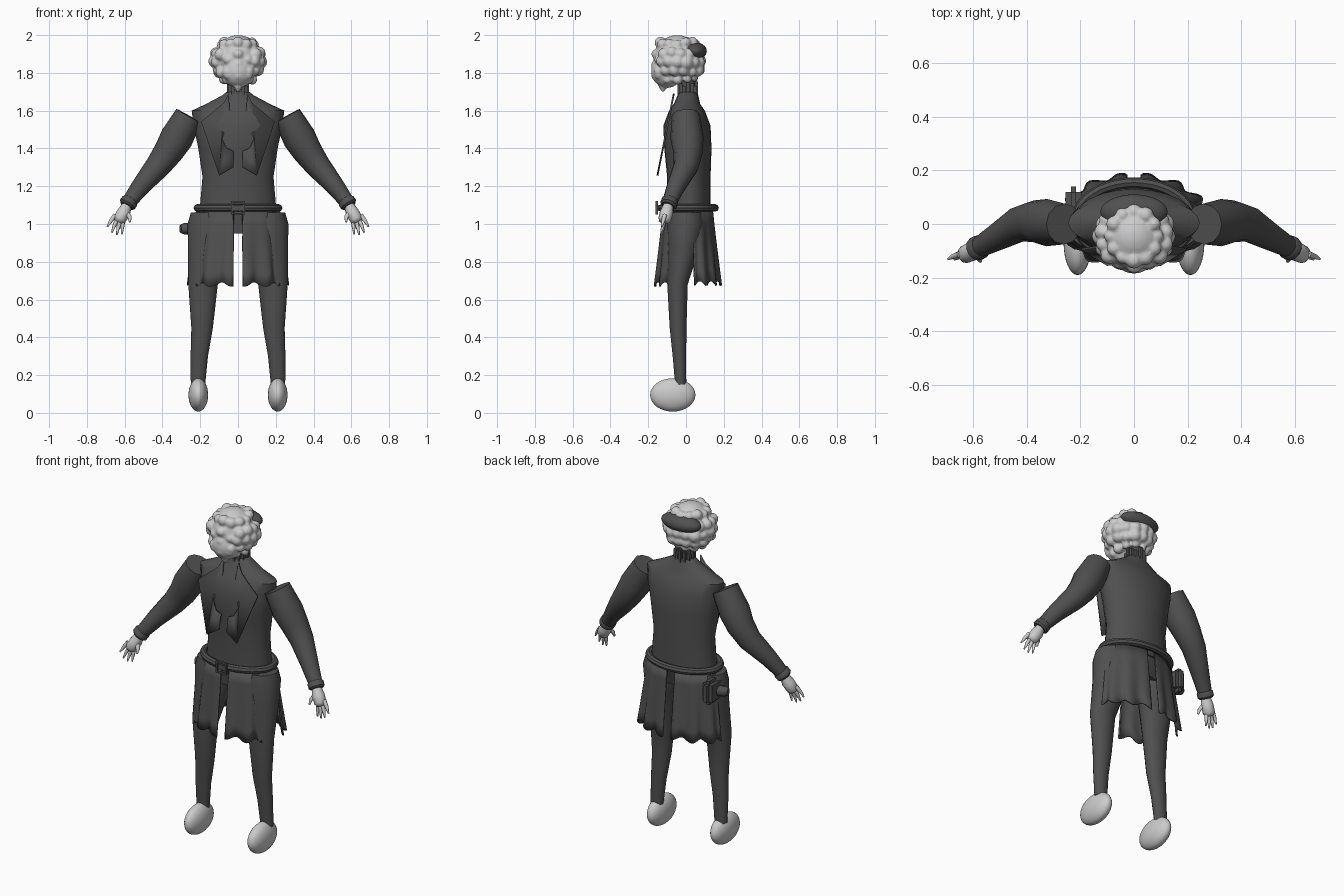
import bpy, bmesh, math, random
from mathutils import Vector

random.seed(4)
cube = bpy.data.objects.get("Cube")
if cube:
    bpy.data.objects.remove(cube)


def material(name, value):
    m = bpy.data.materials.new(name)
    m.use_nodes = True
    m.diffuse_color = (value, value, value, 1)
    bsdf = next(n for n in m.node_tree.nodes if n.type == "BSDF_PRINCIPLED")
    bsdf.inputs["Base Color"].default_value = (value, value, value, 1)
    return m


DARK = material("dark grey cloth", 0.08)
LIGHT = material("light grey", 0.6)


def finish(name, bm, mat, angle=40):
    bmesh.ops.recalc_face_normals(bm, faces=bm.faces)
    me = bpy.data.meshes.new(name)
    bm.to_mesh(me)
    bm.free()
    me.materials.append(mat)
    ob = bpy.data.objects.new(name, me)
    bpy.context.collection.objects.link(ob)
    bpy.ops.object.select_all(action="DESELECT")
    ob.select_set(True)
    bpy.context.view_layer.objects.active = ob
    bpy.ops.object.shade_smooth_by_angle(angle=math.radians(angle))
    return ob


def skin(bm, rings, closed=True, caps=True):
    """Bridge rows of points into a surface."""
    rows = [[bm.verts.new(p) for p in r] for r in rings]
    n = len(rows[0])
    for a, b in zip(rows, rows[1:]):
        for i in range(n if closed else n - 1):
            j = (i + 1) % n
            bm.faces.new((a[i], a[j], b[j], b[i]))
    if closed and caps:
        bm.faces.new(rows[0])
        bm.faces.new(rows[-1])


def flat_ring(z, cx, rx, cy, ry, n=24):
    return [(cx + rx * math.cos(t), cy + ry * math.sin(t), z)
            for t in (math.tau * i / n for i in range(n))]


def tube(bm, path, n=12):
    """Round limb through (x, y, z, radius) stations."""
    pts = [Vector(p[:3]) for p in path]
    rings = []
    for i, p in enumerate(pts):
        d = (pts[min(i + 1, len(pts) - 1)] - pts[max(i - 1, 0)]).normalized()
        u = d.cross(Vector((0, 1, 0))).normalized()
        v = d.cross(u)
        rings.append([p + path[i][3] * (u * math.cos(t) + v * math.sin(t))
                      for t in (math.tau * k / n for k in range(n))])
    skin(bm, rings)


def ball(bm, c, r, seg=24):
    made = bmesh.ops.create_uvsphere(bm, u_segments=seg, v_segments=seg // 2, radius=1)
    for v in made["verts"]:
        v.co = Vector(c) + Vector([a * b for a, b in zip(v.co, r)])


def box(bm, c, size):
    made = bmesh.ops.create_cube(bm, size=1)
    for v in made["verts"]:
        v.co = Vector(c) + Vector([a * b for a, b in zip(v.co, size)])


# Coat body, lofted from the waist up over the sloping shoulders
bm = bmesh.new()
skin(bm, [flat_ring(*s) for s in (
    (1.05, 0, .205, .015, .115), (1.25, 0, .188, .015, .115), (1.4, 0, .21, .01, .125),
    (1.52, 0, .235, .005, .125), (1.6, 0, .245, .005, .095), (1.635, 0, .17, .005, .07),
    (1.68, 0, .085, .01, .055), (1.7, 0, .06, .01, .045))])
finish("coat_body", bm, DARK)

# Hips joining the trouser legs
bm = bmesh.new()
skin(bm, [flat_ring(.95, 0, .17, 0, .09), flat_ring(1.07, 0, .205, .01, .115)])
finish("hips", bm, DARK)

# Neck wrapped in upright strips
bm = bmesh.new()
skin(bm, [flat_ring(1.62, 0, .045, .01, .04), flat_ring(1.78, 0, .045, .01, .04)])
for i in range(12):
    t = math.tau * i / 12
    box(bm, (.05 * math.cos(t), .01 + .045 * math.sin(t), 1.69 - .012 * (i % 3)),
        (.018, .018, .13))
finish("neck_strips", bm, DARK)

# Belt and buckle
bm = bmesh.new()
rings = []
for i in range(40):
    t = math.tau * i / 40
    c = Vector((.215 * math.cos(t), .012 + .142 * math.sin(t), 1.085))
    out = Vector((math.cos(t), math.sin(t), 0))
    rings.append([c + .02 * (out * math.cos(a) + Vector((0, 0, math.sin(a))))
                  for a in (math.tau * k / 8 for k in range(8))])
skin(bm, rings + rings[:1], caps=False)
bmesh.ops.remove_doubles(bm, verts=bm.verts, dist=1e-5)
finish("belt", bm, DARK)
bm = bmesh.new()
for s in (-1, 1):
    box(bm, (.031 * s, -.155, 1.085), (.01, .012, .072))
    box(bm, (0, -.155, 1.085 + .031 * s), (.07, .012, .01))
box(bm, (0, -.15, 1.085), (.055, .008, .03))
finish("belt_buckle", bm, DARK)


def skirt_panel(name, side, a0, a1, length, ripples):
    """Rippled coat tail hanging from the waist between two angles."""
    bm = bmesh.new()
    rows = []
    for j in range(7):
        f = j / 6
        row = []
        for i in range(25):
            u = i / 24
            t = math.radians(a0 + (a1 - a0) * u)
            w = 1 + .055 * f * math.sin(u * math.tau * ripples)
            x = max((.225 + .05 * f) * w * math.cos(t), .026)
            y = .01 + (.13 + .04 * f) * w * math.sin(t)
            z = 1.065 - f * (length + .012 * math.sin(u * math.tau * ripples + 1))
            row.append((side * x, y, z))
        rows.append(row)
    skin(bm, rows, closed=False)
    ob = finish(name, bm, DARK)
    mod = ob.modifiers.new("cloth_thickness", "SOLIDIFY")
    mod.thickness = .008
    mod.offset = 0


for label, s in (("left", 1), ("right", -1)):
    # Coat tails
    skirt_panel(label + "_front_tail", s, -86, -36, .385, 2)
    skirt_panel(label + "_back_tail", s, 86, 12, .38, 3)

    # Trouser leg
    bm = bmesh.new()
    skin(bm, [flat_ring(z, s * x, rx, y, ry, 18) for z, x, rx, y, ry in (
        (.15, .212, .038, -.028, .03), (.3, .205, .046, -.035, .036),
        (.45, .19, .057, -.042, .045), (.68, .185, .078, -.045, .055),
        (.88, .16, .105, -.01, .085), (1.0, .152, .115, 0, .1), (1.06, .15, .1, 0, .09))])
    finish(label + "_trouser_leg", bm, DARK)

    # Foot
    bm = bmesh.new()
    ball(bm, (s * .21, -.07, .095), (.052, .12, .088), 32)
    finish(label + "_foot", bm, LIGHT, 180)

    # Sleeve and cuff
    bm = bmesh.new()
    tube(bm, [(s * .26, 0, 1.572, .076), (s * .325, .005, 1.455, .088), (s * .37, .01, 1.38, .078),
              (s * .425, 0, 1.305, .067), (s * .51, -.05, 1.205, .051),
              (s * .582, -.09, 1.11, .038)])
    finish(label + "_sleeve", bm, DARK, 50)
    bm = bmesh.new()
    tube(bm, [(s * .568, -.082, 1.13, .038), (s * .573, -.085, 1.122, .046),
              (s * .586, -.092, 1.103, .046), (s * .591, -.095, 1.095, .036)])
    finish(label + "_cuff", bm, DARK)

    # Hand with four fingers and a thumb
    bm = bmesh.new()
    tube(bm, [(s * .587, -.093, 1.1, .026), (s * .605, -.103, 1.06, .036),
              (s * .627, -.113, 1.025, .034), (s * .635, -.117, 1.01, .022)])
    for x, y, z in ((.692, -.13, .985), (.668, -.132, .955), (.642, -.13, .942), (.615, -.125, .946)):
        k = (z - .94) * .5
        base = (s * (.605 + (x - .61) * .55), -.112, 1.025 + k)
        tube(bm, [(*base, .012), (s * x * .55 + base[0] * .45, (y - .112) / 2, (z + base[2]) / 2, .01),
                  (s * x, y, z, .004)], 8)
    tube(bm, [(s * .59, -.11, 1.06, .015), (s * .573, -.13, 1.035, .011),
              (s * .572, -.14, 1.01, .005)], 8)
    finish(label + "_hand", bm, LIGHT, 60)

    # Lapel plate standing proud of the chest
    bm = bmesh.new()
    outline = ((.05, 1.69), (.075, 1.64), (.195, 1.54), (.1, 1.255), (.025, 1.3),
               (.025, 1.385), (.06, 1.4), (.085, 1.45), (.04, 1.56))
    bm.faces.new([bm.verts.new((s * x, -.06 - (1.69 - z) * .2, z)) for x, z in outline])
    ob = finish(label + "_lapel", bm, DARK)
    ob.modifiers.new("plate_thickness", "SOLIDIFY").thickness = .009

# Pouch and small canister on the right hip
bm = bmesh.new()
tube(bm, [(-.2, .06, .975, .03), (-.285, .04, .975, .03), (-.305, .035, .975, .022)], 10)
finish("hip_canister", bm, DARK)
bm = bmesh.new()
box(bm, (-.225, .075, .98), (.06, .13, .14))
bmesh.ops.bevel(bm, geom=bm.edges[:], offset=.02, segments=2, affect="EDGES")
finish("hip_pouch", bm, DARK)

# Head: a skull fused with clumps of curly hair and beard
bm = bmesh.new()
ball(bm, (0, -.045, 1.875), (.118, .125, .125), 32)
ball(bm, (0, -.1, 1.81), (.085, .085, .09))
for ring, (z, rx, ry, r, a0, a1, n) in enumerate((
        (1.955, .085, .09, .03, -180, 180, 12), (1.905, .118, .115, .032, -50, 230, 12),
        (1.86, .122, .12, .035, -45, 225, 12), (1.81, .105, .115, .033, -70, 250, 13),
        (1.77, .075, .09, .027, -180, 180, 10))):
    for i in range(n):
        t = math.radians(a0 + (a1 - a0) * (i + .5 * (ring % 2)) / n)
        rr = r * random.uniform(.85, 1.1)
        ball(bm, (rx * math.cos(t), -.045 + ry * math.sin(t), z + random.uniform(-.008, .008)),
             (rr, rr, rr), 12)
for x, z in ((0, 1.845), (-.05, 1.87), (.05, 1.87), (0, 1.785), (-.05, 1.79), (.05, 1.79), (0, 1.9)):
    ball(bm, (x, -.158 + abs(x) * .3, z), (.03, .026, .026), 12)
tube(bm, [(0, -.11, 1.76, .035), (0, -.125, 1.72, .02), (0, -.12, 1.7, .008)], 8)
head = finish("head_and_curls", bm, LIGHT, 180)
fuse = head.modifiers.new("fuse", "REMESH")
fuse.mode = "VOXEL"
fuse.voxel_size = .007
fuse.use_smooth_shade = True
soft = head.modifiers.new("soften", "SMOOTH")
soft.iterations = 3

# Cap on the back of the head
bm = bmesh.new()
ball(bm, (0, .045, 1.915), (.125, .065, .048), 32)
finish("cap", bm, DARK, 180)
